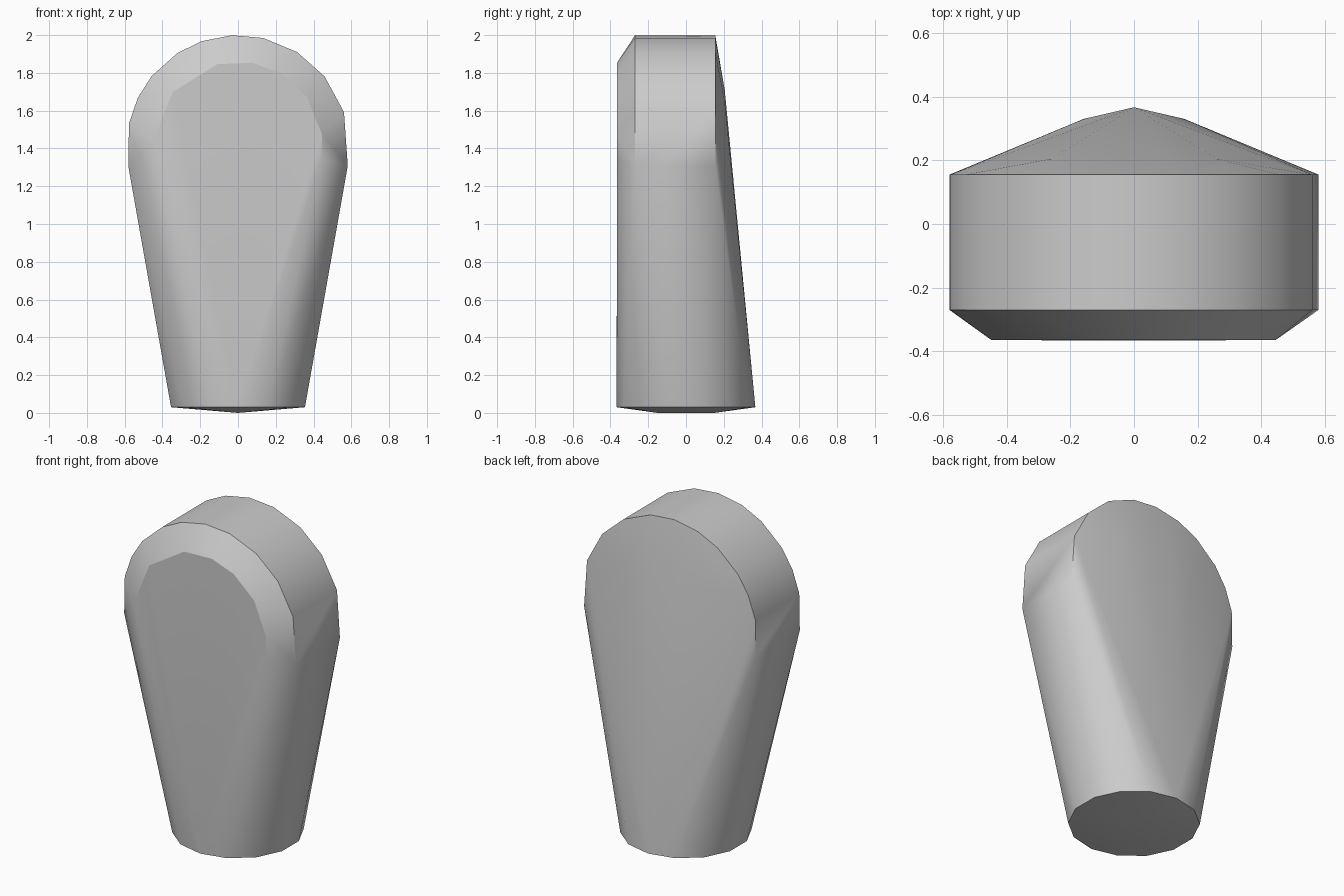
import bpy, bmesh
from math import sin, cos, radians

cube = bpy.data.objects.get("Cube")
if cube:
    bpy.data.objects.remove(cube, do_unlink=True)

HEAD_Z = 1.41
BASE_R = 0.36


def arc(radius, y, angles):
    """Points on an upright circle around the head centre."""
    return [(radius * cos(radians(a)), y, HEAD_Z + radius * sin(radians(a))) for a in angles]


# Rounded head: straight rim between two arcs
rim = [-10, 18, 39, 58, 77, 93, 109, 123, 141, 154, 168, 190]
points = arc(0.59, -0.27, rim) + arc(0.59, 0.155, rim)

# Narrower front face, bevelled from the rim
points += arc(0.45, -0.365, [-8, 8, 36, 60, 80, 104, 140, 176])

# Slight bulge on the back of the head
for side in (-1, 1):
    points += [(side * 0.1, 0.205, 1.71), (side * 0.26, 0.205, 1.65), (side * 0.38, 0.18, 1.42)]

# Round foot with a shallow domed underside
for i in range(14):
    a = radians(360 * (i + 0.5) / 14)
    points.append((BASE_R * 1.01 * cos(a), BASE_R * 1.02 * sin(a), 0.03))
points += [(0, -0.15, 0), (0, 0.15, 0)]

# Wrap everything in one convex skin
bm = bmesh.new()
for p in points:
    bm.verts.new(p)
hull = bmesh.ops.convex_hull(bm, input=bm.verts)
loose = {g for g in hull["geom_interior"] + hull["geom_unused"] if isinstance(g, bmesh.types.BMVert)}
bmesh.ops.delete(bm, geom=list(loose), context="VERTS")
bmesh.ops.recalc_face_normals(bm, faces=bm.faces)
mesh = bpy.data.meshes.new("tapered_body")
bm.to_mesh(mesh)
bm.free()

body = bpy.data.objects.new("tapered_body", mesh)
bpy.context.collection.objects.link(body)

# Plain grey
grey = bpy.data.materials.new("plain_grey")
grey.use_nodes = True
colour = (0.6, 0.6, 0.6, 1)
grey.diffuse_color = colour
grey.node_tree.nodes["Principled BSDF"].inputs["Base Color"].default_value = colour
mesh.materials.append(grey)

bpy.ops.object.select_all(action="DESELECT")
body.select_set(True)
bpy.context.view_layer.objects.active = body
bpy.ops.object.shade_smooth_by_angle(angle=radians(30))
